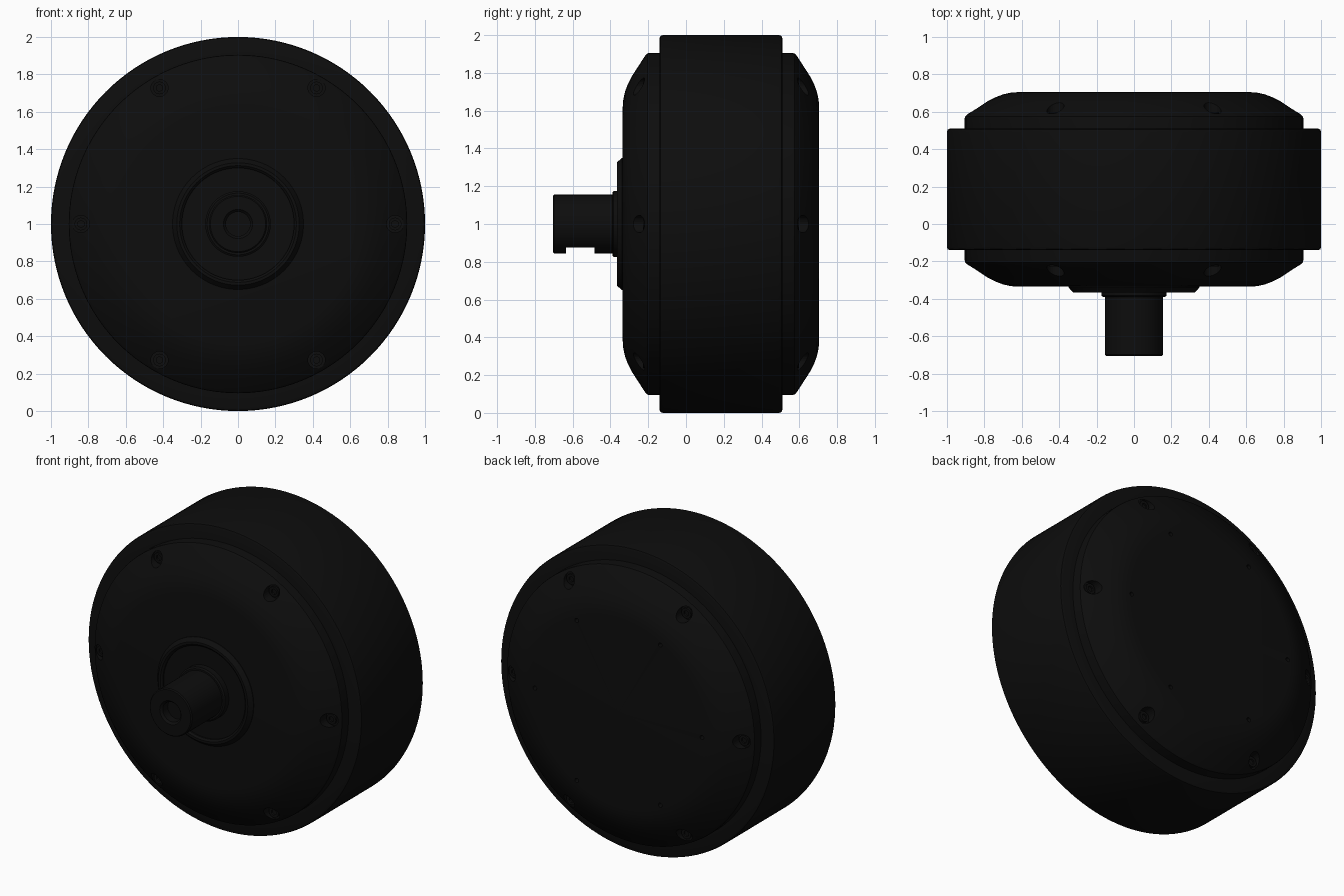
import bpy, bmesh, math
from mathutils import Matrix, Vector

cube = bpy.data.objects.get("Cube")
if cube:
    bpy.data.objects.remove(cube)

black = bpy.data.materials.new("matte black")
black.use_nodes = True
COLOUR = (0.004, 0.004, 0.004, 1)
black.diffuse_color = COLOUR
black.node_tree.nodes["Principled BSDF"].inputs["Base Color"].default_value = COLOUR
black.node_tree.nodes["Principled BSDF"].inputs["Roughness"].default_value = 0.6

AXIS = Vector((0, 0, 1))


def finish(name, bm):
    bmesh.ops.recalc_face_normals(bm, faces=bm.faces)
    mesh = bpy.data.meshes.new(name)
    bm.to_mesh(mesh)
    bm.free()
    mesh.materials.append(black)
    obj = bpy.data.objects.new(name, mesh)
    bpy.context.collection.objects.link(obj)
    return obj


def smooth(obj):
    bpy.ops.object.select_all(action="DESELECT")
    obj.select_set(True)
    bpy.context.view_layer.objects.active = obj
    bpy.ops.object.shade_smooth_by_angle(angle=math.radians(25))


def lathe(name, profile, closed=False, steps=96):
    """Turn a (radius, y) profile around the wheel axis."""
    bm = bmesh.new()
    verts = [bm.verts.new((r, y, 1)) for r, y in profile]
    pairs = list(zip(verts, verts[1:]))
    if closed:
        pairs.append((verts[-1], verts[0]))
    edges = [bm.edges.new(p) for p in pairs]
    bmesh.ops.spin(bm, geom=verts + edges, cent=AXIS, axis=(0, 1, 0),
                   angle=math.tau, steps=steps, use_duplicate=False)
    bmesh.ops.remove_doubles(bm, verts=bm.verts, dist=0.0001)
    return finish(name, bm)


def add_pin(bm, radius, ring, angle, y0, y1, sides):
    """Add a cylinder along y at a polar position around the axis."""
    place = Matrix.Translation((ring * math.cos(angle), (y0 + y1) / 2,
                                1 + ring * math.sin(angle)))
    bmesh.ops.create_cone(bm, cap_ends=True, segments=sides, radius1=radius,
                          radius2=radius, depth=y1 - y0,
                          matrix=place @ Matrix.Rotation(math.pi / 2, 4, "X"))


def cut(obj, cutter):
    cutter.hide_render = True
    cutter.hide_set(True)
    mod = obj.modifiers.new("cut", "BOOLEAN")
    mod.operation = "DIFFERENCE"
    mod.solver = "EXACT"
    mod.object = cutter


# Motor casing: domed covers on both faces
front_cover = [(0, -0.335), (0.62, -0.335), (0.66, -0.332), (0.70, -0.323),
               (0.74, -0.308), (0.78, -0.288), (0.89, -0.217),
               (0.903, -0.205), (0.905, -0.195)]
back_cover = [(r, 0.37 - y) for r, y in reversed(front_cover)]
casing = lathe("motor_casing", front_cover + back_cover)

# Tyre band
lathe_band = [(0.86, -0.14), (0.985, -0.14), (0.996, -0.135), (1, -0.122),
              (1, 0.492), (0.996, 0.505), (0.985, 0.51), (0.86, 0.51)]
tyre = lathe("tyre_band", lathe_band, closed=True, steps=128)

# Raised bearing ring with a sunken floor
bearing_ring = lathe("bearing_ring", [
    (0.30, -0.32), (0.35, -0.32), (0.35, -0.339), (0.327, -0.365),
    (0.312, -0.365), (0.30, -0.355)], closed=True)
bearing_floor = lathe("bearing_floor", [
    (0, -0.345), (0.305, -0.345), (0.305, -0.32), (0, -0.32)])

# Axle collar
collar = lathe("axle_collar", [
    (0, -0.39), (0.165, -0.39), (0.175, -0.383), (0.175, -0.33), (0, -0.33)])

# Axle with a bored end
axle = lathe("axle", [
    (0, -0.64), (0.065, -0.64), (0.065, -0.692), (0.078, -0.705),
    (0.148, -0.705), (0.155, -0.698), (0.155, -0.36), (0, -0.36)], steps=64)

# Flat keyway under the axle
bm = bmesh.new()
bmesh.ops.create_cube(bm, size=1, matrix=Matrix.Translation((0, -0.56, 0.825))
                      @ Matrix.Diagonal((0.4, 0.15, 0.1, 1)))
cut(axle, finish("keyway_cutter", bm))

# Bolt pockets on both covers and small holes in the back
pockets, bolts = bmesh.new(), bmesh.new()
for i in range(6):
    a = i * math.pi / 3
    add_pin(pockets, 0.046, 0.84, a, -0.40, -0.213, 24)
    add_pin(pockets, 0.046, 0.84, a, 0.583, 0.77, 24)
    add_pin(pockets, 0.014, 0.61, a, 0.66, 0.77, 12)
    add_pin(bolts, 0.034, 0.84, a, -0.228, -0.20, 20)
    add_pin(bolts, 0.034, 0.84, a, 0.57, 0.598, 20)
cut(casing, finish("pocket_cutter", pockets))
bolt_heads = finish("bolt_heads", bolts)

# Hex sockets in the bolt heads
sockets = bmesh.new()
for i in range(6):
    a = i * math.pi / 3
    add_pin(sockets, 0.019, 0.84, a, -0.25, -0.216, 6)
    add_pin(sockets, 0.019, 0.84, a, 0.586, 0.62, 6)
cut(bolt_heads, finish("socket_cutter", sockets))

for part in (casing, tyre, bearing_ring, bearing_floor, collar, axle, bolt_heads):
    smooth(part)
